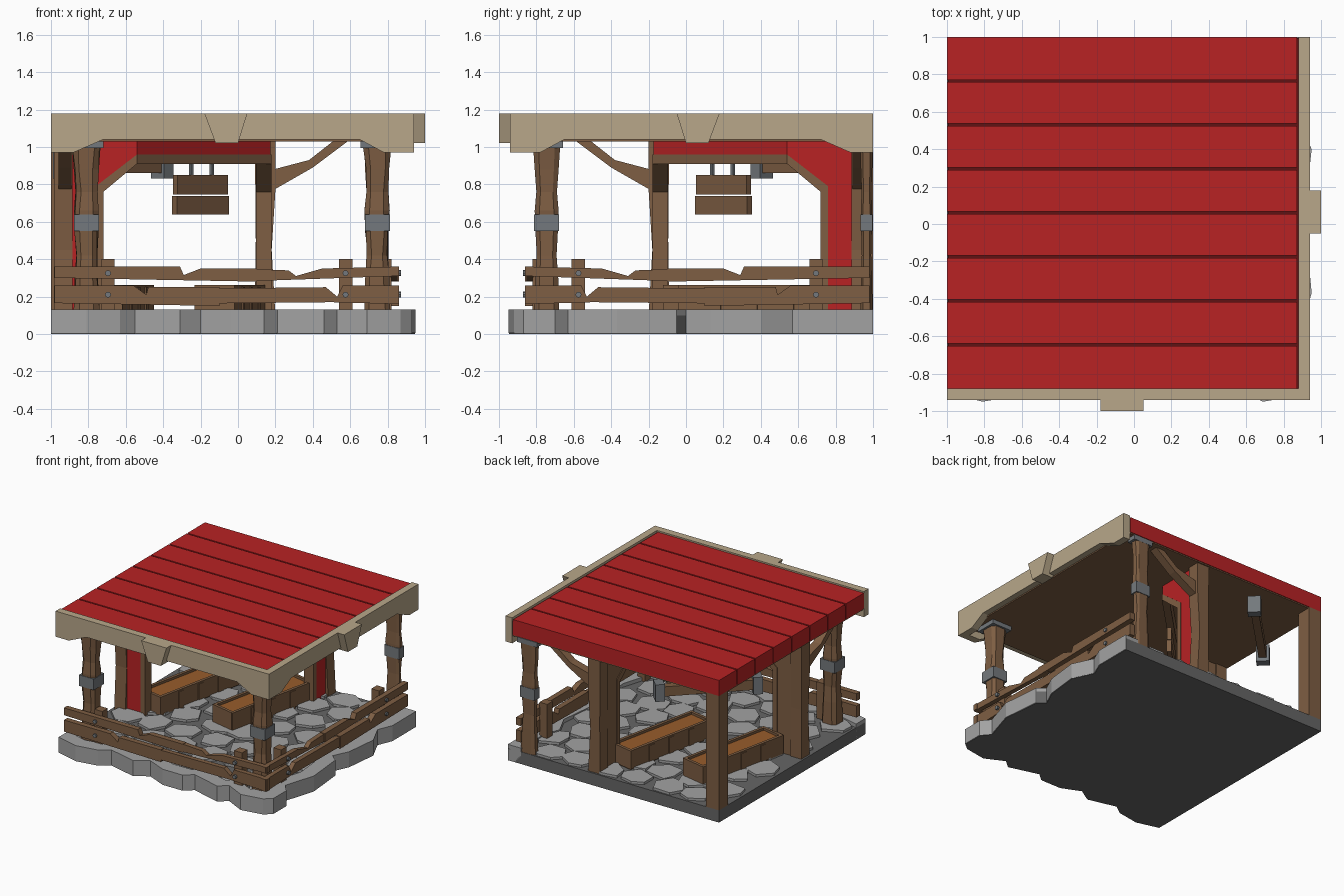
import bpy, bmesh, math, random
from mathutils import Matrix, Vector

if "Cube" in bpy.data.objects:
    bpy.data.objects.remove(bpy.data.objects["Cube"])
random.seed(4)

def mat(name, rgb):
    m = bpy.data.materials.new(name)
    lin = [((c / 255 + 0.055) / 1.055) ** 2.4 for c in rgb]
    m.diffuse_color = (*lin, 1)
    m.use_nodes = True
    m.node_tree.nodes["Principled BSDF"].inputs["Base Color"].default_value = m.diffuse_color
    return m

RED = mat("red paint", (184, 34, 36))
DARKRED = mat("dark red gap", (96, 18, 20))
TAN = mat("pale beam", (184, 167, 138))
WOOD = mat("brown wood", (126, 94, 67))
ORANGE = mat("orange wood", (152, 92, 43))
STONE = mat("light stone", (162, 162, 162))
SLAB = mat("dark stone", (102, 102, 102))
METAL = mat("grey metal", (116, 121, 125))

SWAP = Matrix(((0, -1, 0, 0), (-1, 0, 0, 0), (0, 0, 1, 0), (0, 0, 0, 1)))

def finish(bm, name, m, both=False):
    bmesh.ops.recalc_face_normals(bm, faces=bm.faces)
    for side in range(2 if both else 1):
        if side:  # mirror across the diagonal
            bm.transform(SWAP)
            bmesh.ops.reverse_faces(bm, faces=bm.faces)
        me = bpy.data.meshes.new(name)
        bm.to_mesh(me)
        me.materials.append(m)
        ob = bpy.data.objects.new(name + ("_side" if side else ""), me)
        bpy.context.collection.objects.link(ob)
    bm.free()

def prism(name, pts, axis, a, b, m, both=False):
    """Extrude a 2D outline along an axis from a to b."""
    put = {"x": lambda p, d: (d, p[0], p[1]), "y": lambda p, d: (p[0], d, p[1]),
           "z": lambda p, d: (p[0], p[1], d)}[axis]
    bm = bmesh.new()
    lo = [bm.verts.new(put(p, a)) for p in pts]
    hi = [bm.verts.new(put(p, b)) for p in pts]
    n = len(pts)
    bm.faces.new(lo[::-1])
    bm.faces.new(hi)
    for i in range(n):
        bm.faces.new((lo[i], lo[(i + 1) % n], hi[(i + 1) % n], hi[i]))
    finish(bm, name, m, both)

def box(name, x0, x1, y0, y1, z0, z1, m, both=False):
    prism(name, [(x0, y0), (x1, y0), (x1, y1), (x0, y1)], "z", z0, z1, m, both)

def turned_box(name, c, half, z0, z1, ang, m):
    ca, sa = math.cos(ang), math.sin(ang)
    pts = [(c[0] + u * half[0] * ca - v * half[1] * sa, c[1] + u * half[0] * sa + v * half[1] * ca)
           for u, v in ((-1, -1), (1, -1), (1, 1), (-1, 1))]
    prism(name, pts, "z", z0, z1, m)

# stone base with a jagged front and right edge
front = [(-1, -.90), (-.81, -.95), (-.63, -.92), (-.55, -.86), (-.31, -.92), (-.2, -.85), (-.04, -.92),
         (.14, -.92), (.21, -.86), (.46, -.93), (.53, -.87), (.69, -.95), (.87, -.92)]
right = [(.93, -.87), (.93, -.7), (.87, -.63), (.95, -.37), (.92, -.05), (.86, .0), (.92, .13), (.95, .4),
         (.87, .57), (.92, .69), (.92, 1)]
edge = front + right
prism("base_slab", [(x if x <= -1 else x - .003, y + .003 if y < .99 else y) for x, y in edge] + [(-1, 1)],
      "z", 0, .10, SLAB)
inner = [(x, y + .12) for x, y in front[:-1]] + [(.76, -.8)] + [(x - .12, y) for x, y in right[1:]]
inner.insert(len(front), (.79, -.77))
for i in range(len(edge) - 1):
    prism("edge_stone", [edge[i], edge[i + 1], inner[i + 1], inner[i]], "z", .004, .13, STONE)

# paving stones
for r in range(8):
    for c in range(7):
        cx = -.84 + c * .265 + (r % 2) * .12 + random.uniform(-.02, .02)
        cy = -.70 + r * .228 + random.uniform(-.02, .02)
        rot = random.uniform(0, 1)
        pts = []
        for k in range(6):
            a = rot + k * math.pi / 3 + random.uniform(-.2, .2)
            rad = random.uniform(.105, .14)
            pts.append((max(-.99, min(.85, cx + rad * 1.1 * math.cos(a))),
                        max(-.85, min(.99, cy + rad * math.sin(a)))))
        if cx < .78:
            prism("paving_stone", pts, "z", .09, .12, STONE)

# roof: underside, gap layer, planks
box("roof_underside", -.995, .89, -.89, .995, 1.03, 1.042, WOOD)
box("roof_gap_layer", -.995, .88, -.88, .995, 1.042, 1.15, DARKRED)
for i in range(8):
    y = -.88 + i * .235
    box("roof_plank", -1, .872, y + (.006 if i else 0), y + .235 - (.006 if i < 7 else 0), 1.04, 1.168, RED)

# pale edge beams with keystones
prism("edge_beam", [(-1, 1.18), (-1, .97), (-.88, .97), (-.72, 1.04), (.65, 1.04), (.78, .97), (.94, .97),
      (.94, 1.18)], "y", -.94, -.88, TAN, True)
prism("keystone", [(-.18, 1.18), (-.12, 1.02), (0, 1.02), (.05, 1.18)], "y", -1, -.9, TAN, True)

# rough posts with bands and caps
def post(name, cx, cy, hy):
    bm = bmesh.new()
    rings = []
    for z, w in ((.1, .068), (.3, .062), (.42, .053), (.55, .06), (.66, .064), (.76, .055), (.88, .064), (1.0, .072)):
        k = hy / .065
        w2 = w * .6
        o = [(w, -w2), (w, w2), (w2, w), (-w2, w), (-w, w2), (-w, -w2), (-w2, -w), (w2, -w)]
        rings.append([bm.verts.new((cx + p[0] + random.uniform(-.006, .006), cy + p[1] * k, z)) for p in o])
    for a, b in zip(rings, rings[1:]):
        for i in range(8):
            bm.faces.new((a[i], a[(i + 1) % 8], b[(i + 1) % 8], b[i]))
    bm.faces.new(rings[0])
    bm.faces.new(rings[-1])
    finish(bm, name, WOOD)
    box(name + "_band", cx - .067, cx + .067, cy - hy - .002, cy + hy + .002, .55, .64, METAL)
    box(name + "_cap", cx - .09, cx + .09, cy - hy * 1.35, min(1, cy + hy * 1.35), .995, 1.035, METAL)

post("corner_post", .745, -.745, .065)
post("left_post", -.81, -.745, .065)
post("back_post", .745, .965, .031)
box("rear_corner_post", -1, -.88, .88, 1, .1, 1.04, WOOD)

# fences: split rails, short posts, rivets
rails = [[(-.98, .30), (.1, .28), (.1, .35), (-.2, .35), (-.29, .315), (-.31, .36), (-.98, .36)],
         [(0, .28), (.86, .31), (.86, .36), (.45, .35), (.31, .31), (.27, .34), (0, .35)],
         [(-.98, .165), (-.1, .15), (-.1, .25), (-.48, .25), (-.49, .21), (-.56, .26), (-.98, .26)],
         [(-.48, .16), (.5, .17), (.86, .16), (.86, .26), (.56, .26), (.53, .2), (.47, .25), (-.48, .24)]]
for i, r in enumerate(rails):
    prism("fence_rail", r, "y", -.86 + .006 * (i % 2), -.815, WOOD, True)
for x in (-.695, .575):
    box("fence_post", x - .036, x + .036, -.82, -.75, .1, .4, WOOD, True)
    for z in (.21, .325):
        prism("rivet", [(x + .016 * math.cos(k * math.pi / 4), z + .016 * math.sin(k * math.pi / 4))
              for k in range(8)], "y", -.872, -.84, METAL, True)

# arched side walls: red panel, wooden lining, back, end post, brace
prism("wall_panel", [(-.89, .1), (-.76, .1), (-.76, .79), (-.54, .96), (-.54, 1.04), (-.89, 1.04)],
      "y", -.175, -.115, RED, True)
prism("wall_back", [(-.89, .1), (-.75, .1), (-.75, .79), (-.54, .95), (-.54, 1.04), (-.89, 1.04)],
      "y", -.115, -.10, WOOD, True)
prism("arch_lining", [(-.76, .1), (-.72, .1), (-.72, .76), (-.54, .91), (-.54, .96), (-.76, .79)],
      "y", -.18, -.095, WOOD, True)
prism("wall_end_post", [(-.2, .1), (-.09, .1), (-.095, .5), (-.09, 1.04), (-.2, 1.04), (-.2, .77), (-.18, .45)],
      "x", -.985, -.885, WOOD, True)
prism("roof_brace", [(-.19, .77), (-.40, .89), (-.60, 1.04), (-.52, 1.04), (-.38, .93), (-.19, .88)],
      "x", -.96, -.89, WOOD, True)

# diagonal lintel joining the walls
plan = [(-.54, -.18), (.18, .54), (.1, .54), (-.54, -.1)]
prism("lintel", plan, "z", .91, .96, WOOD)
prism("lintel_panel", [(-.54, -.175), (.175, .54), (.14, .54), (-.54, -.14)], "z", .96, 1.04, RED)
prism("lintel_back", [(-.54, -.14), (.14, .54), (.1, .54), (-.54, -.1)], "z", .96, 1.04, WOOD)

# hanging sign of two planks
D = math.pi / 4
turned_box("sign_lower_plank", (-.2, .2), (.197, .018), .64, .738, D, WOOD)
turned_box("sign_upper_plank", (-.2, .2), (.192, .016), .745, .85, D, WOOD)
for t in (-.055, .055):
    turned_box("sign_hanger", (-.195 + t, .195 + t), (.008, .008), .84, .92, D, METAL)

# tie beam across the rear corner with metal ends
turned_box("tie_beam", (-.667, .667), (.37, .03), .86, .94, D, WOOD)
for s in (-1, 1):
    turned_box("tie_end", (-.667 + s * .262, .667 + s * .262), (.035, .05), .83, .97, D, METAL)

# planter-like counters: box walls, orange top
for c in ((-.04, .38), (-.64, .30)):
    a = math.radians(-12)
    ca, sa = math.cos(a), math.sin(a)
    turned_box("counter_body", c, (.095, .40), .1, .235, a, WOOD)
    turned_box("counter_top", c, (.085, .39), .235, .243, a, ORANGE)
    for s in (-1, 1):
        turned_box("counter_rim", (c[0] + s * .097 * ca, c[1] + s * .097 * sa), (.012, .41), .11, .262, a, WOOD)
        turned_box("counter_end", (c[0] - s * .40 * sa, c[1] + s * .40 * ca), (.10, .012), .11, .262, a, WOOD)
        for v in (-.2, 0, .2):
            turned_box("counter_batten", (c[0] + s * .108 * ca - v * sa, c[1] + s * .108 * sa + v * ca),
                       (.008, .025), .1, .25, a, WOOD)
